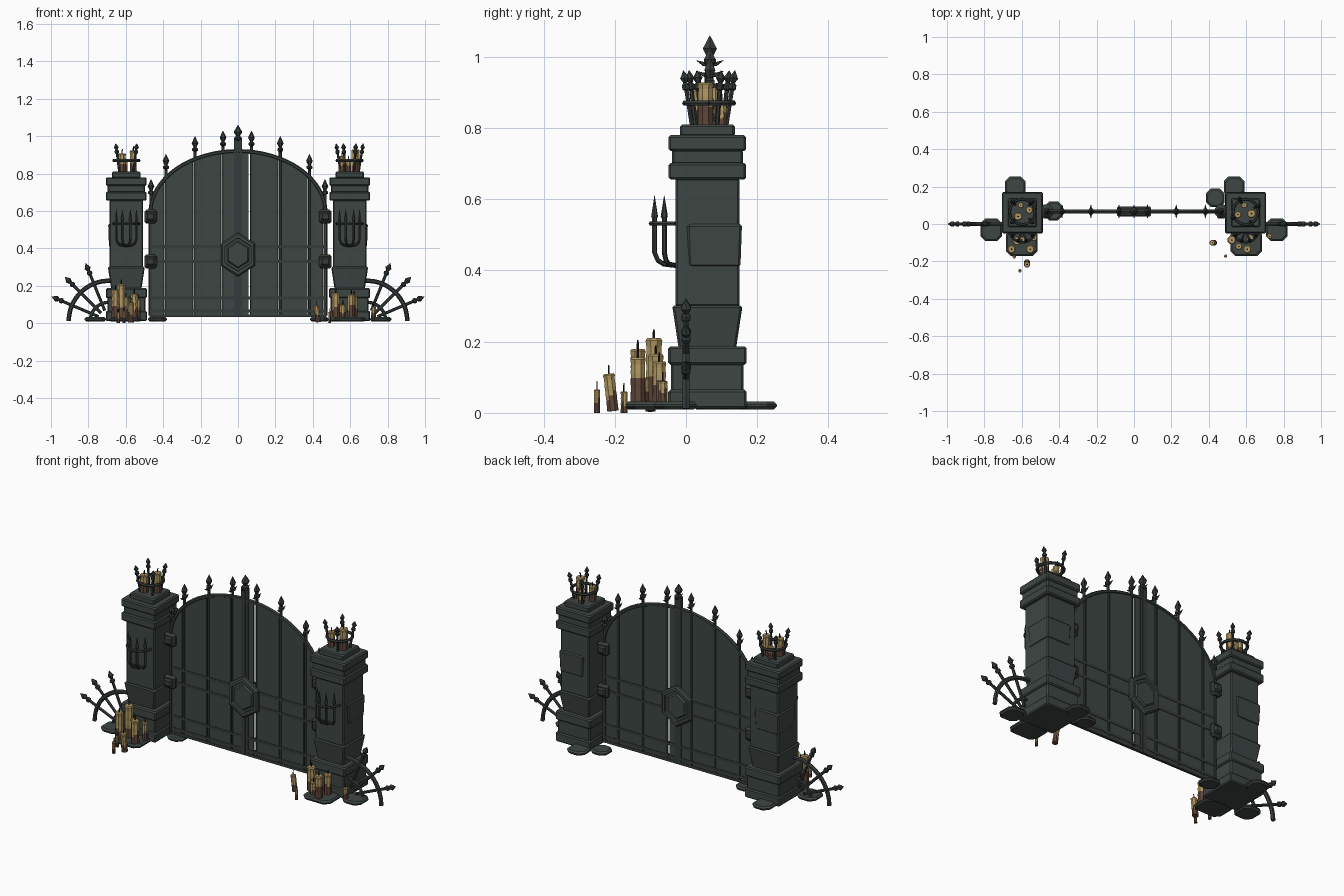
import bpy, bmesh, math, random
from mathutils import Vector as V

if "Cube" in bpy.data.objects:
    bpy.data.objects.remove(bpy.data.objects["Cube"])

rng = random.Random(4)
X, Y, Z = V((1, 0, 0)), V((0, 1, 0)), V((0, 0, 1))


def material(name, rgb):
    m = bpy.data.materials.new(name)
    m.diffuse_color = (*rgb, 1)
    m.use_nodes = True
    m.node_tree.nodes["Principled BSDF"].inputs["Base Color"].default_value = m.diffuse_color
    return m


STONE = material("dark_stone", (0.047, 0.061, 0.057))
IRON = material("dark_iron", (0.036, 0.046, 0.044))
WAX = material("tan_wax", (0.45, 0.32, 0.125))
WAX_LOW = material("brown_wax", (0.115, 0.062, 0.040))
WICK = material("black_wick", (0.02, 0.017, 0.015))


def finish(bm, name, *mats):
    bmesh.ops.recalc_face_normals(bm, faces=bm.faces)
    me = bpy.data.meshes.new(name)
    bm.to_mesh(me)
    bm.free()
    for m in mats:
        me.materials.append(m)
    ob = bpy.data.objects.new(name, me)
    bpy.context.collection.objects.link(ob)


def loft(bm, rings, mat=lambda i, j: 0):
    """Skin between rings of equal length and cap both ends."""
    vs = [[bm.verts.new(p) for p in r] for r in rings]
    n = len(vs[0])
    for i in range(len(vs) - 1):
        for j in range(n):
            k = (j + 1) % n
            bm.faces.new((vs[i][j], vs[i][k], vs[i + 1][k], vs[i + 1][j])).material_index = mat(i, j)
    bm.faces.new(vs[0][::-1]).material_index = mat(0, 0)
    bm.faces.new(vs[-1]).material_index = mat(len(vs) - 2, 0)


def sweep(bm, pts, radii, n=6, ref=Y, mat=lambda i, j: 0):
    """Tube along a path that lies square to ref, with a radius per point."""
    pts = [V(p) for p in pts]
    if not isinstance(radii, (list, tuple)):
        radii = [radii] * len(pts)
    rings = []
    for i, p in enumerate(pts):
        t = (pts[min(i + 1, len(pts) - 1)] - pts[max(i - 1, 0)]).normalized()
        u = (ref - t * ref.dot(t)).normalized()
        w = t.cross(u)
        rings.append([p + (u * math.cos(a) + w * math.sin(a)) * radii[i]
                      for a in (math.tau * (j + 0.5) / n for j in range(n))])
    loft(bm, rings, mat)


def block(bm, cx, cy, hx, hy, z0, z1, c=0.006, base=1.0, corner=None):
    """Chamfered block; base scales the bottom."""
    k = corner or c

    def ring(z, d, s):
        a, b = (hx - d) * s, (hy - d) * s
        return [(cx + x, cy + y, z) for x, y in
                ((a, k - b), (a, b - k), (a - k, b), (k - a, b),
                 (-a, b - k), (-a, k - b), (k - a, -b), (a - k, -b))]
    loft(bm, [ring(z0, c, base), ring(z0 + c, 0, base), ring(z1 - c, 0, 1), ring(z1, c, 1)])


def spear(bm, p0, p1, r=0.008, head=0.06, ref=Y):
    """Bar with a collar and a leaf-shaped point."""
    p0, p1 = V(p0), V(p1)
    d = (p1 - p0).normalized()
    marks = [(head + .022, r), (head + .018, r * 1.8), (head + .006, r * 1.8), (head, r * .9),
             (head * .62, r * 2.1), (0, .0006)]
    sweep(bm, [p0] + [p1 - d * a for a, _ in marks], [r] + [b for _, b in marks], 6, ref)


def arc(cx, cz, rx, rz, a0, a1, n, y):
    return [(cx + rx * math.cos(a), y, cz + rz * math.sin(a))
            for a in (math.radians(a0 + (a1 - a0) * i / n) for i in range(n + 1))]


def candle(bm, x, y, z, h, r, lean=(0, 0)):
    """Eight-sided candle with ragged wax drips over a brown foot."""
    cut = [rng.uniform(0.3, 0.62) for _ in range(8)]
    fr = [0, .15, .3, .42, .54, .66, .85, .96, 1]
    rad = [r * k for k in (1.02, 1, .97, 1, .96, 1, .95, 1.06, .85)]
    pts = [(x + lean[0] * f, y + lean[1] * f, z + h * f) for f in fr]
    sweep(bm, pts, rad, 8, Y, lambda i, j: int(fr[i + 1] < cut[j] + .05))
    tip = V(pts[-1])
    sweep(bm, [tip - Z * .004, tip + Z * .014, tip + V((.003, 0, .024))],
          [r * .16, r * .16, r * .1], 5, Y, lambda i, j: 2)


GY = 0.067  # gate plane
for s, side in ((-1, "left"), (1, "right")):
    px, py = s * 0.597, 0.06

    # Stone pillar: plinth, tapered foot, shaft, stacked cap
    bm = bmesh.new()
    for h, z0, z1, base in ((.11, .012, .065, 1), (.102, .06, .14, 1), (.11, .135, .187, 1),
                            (.098, .18, .302, .83), (.09, .298, .66, 1), (.109, .655, .702, 1),
                            (.1, .697, .74, 1), (.109, .735, .78, 1), (.077, .776, .81, 1)):
        block(bm, px, py, h, h, z0, z1, .006, base)
    block(bm, px + s * .02, py + .02, .077, .077, .41, .53, .006, .95)
    finish(bm, side + "_pillar", STONE)

    # Ground slabs
    bm = bmesh.new()
    slabs = [(s * .6, -.1, .085, .07), (s * .763, -.03, .058, .06), (s * .635 if s < 0 else .535, .2, .055, .055)]
    slabs.append((-.43, .07, .05, .05) if s < 0 else (.435, .14, .05, .05))
    for cx, cy, hx, hy in slabs:
        block(bm, cx, cy, hx, hy, .01, .032, .008, 1, .026)
    finish(bm, side + "_ground_slabs", STONE)

    # Crown on the pillar: ring and four flared spikes
    bm = bmesh.new()
    turn = 45 if s < 0 else 25
    ring = [V((px + .068 * math.cos(a), py + .005 + .068 * math.sin(a), .87))
            for a in (math.tau * i / 16 for i in range(17))]
    sweep(bm, ring, .008, 6, Z)
    for q in range(4):
        a = math.radians(turn + 90 * q)
        d = V((math.cos(a), math.sin(a), 0))
        c = V((px, py + .005, 0))
        spear(bm, c + d * .052 + Z * .8, c + d * .08 + Z * .962, .0065, .035, V((-d.y, d.x, 0)))
    finish(bm, side + "_crown", IRON)

    # Wall bracket: half hoop with four upturned prongs
    bm = bmesh.new()
    wy = -.03
    sweep(bm, [(px + .068 * math.cos(a), wy - .068 * math.sin(a), .532)
               for a in (math.pi * i / 10 for i in range(11))], .007, 6, Z)
    for deg in (30, 70, 110, 150):
        a = math.radians(deg)
        d = V((math.cos(a), -math.sin(a), 0))
        path = [(-.02, .412), (.035, .418), (.052, .428), (.062, .45), (.062, .545), (.062, .552), (.062, .61)]
        sweep(bm, [V((px, wy, z)) + d * k for k, z in path],
              [.007, .007, .007, .007, .007, .01, .0006], 6, V((-d.y, d.x, 0)))
    finish(bm, side + "_wall_bracket", IRON)

    # Fan-shaped spiked guard beside the pillar
    bm = bmesh.new()
    fx, fz = s * .69, .012
    for r, t in ((.215, .012), (.1, .009)):
        sweep(bm, arc(fx, fz, s * r, r, 0, 96, 12, 0), t, 6)
    for deg in (23, 45, 68):
        a = math.radians(deg)
        d = V((s * math.cos(a), 0, math.sin(a)))
        c = V((fx, 0, fz))
        spear(bm, c + d * .06, c + d * .333, .008, .045)
    finish(bm, side + "_fan_guard", IRON)

    # Hinge blocks
    bm = bmesh.new()
    for z in (.33, .57):
        block(bm, s * .467, GY, .034, .028, z - .038, z + .038, .012)
        block(bm, s * .467, GY, .024, .038, z - .022, z + .022, .008)
    finish(bm, side + "_hinges", IRON)

# Gate panels, one sheet between each pair of bars
bars = [-.465, -.385, -.23, -.08, 0, .072, .226, .382, .465]


def arch_z(x):
    return .59 + .33 * math.sqrt(max(0, 1 - (x / .468) ** 2))


bm = bmesh.new()
for a, b in zip(bars, bars[1:]):
    b -= .017 if b == .072 else .011
    xs = [a + (b - a) * i / 8 for i in range(9)]
    outline = [(x, arch_z(x) - .004) for x in xs] + [(b, .04), (a, .04)]
    loft(bm, [[(x, GY + o, z) for x, z in outline] for o in (-.005, .005)])
finish(bm, "gate_panels", STONE)

# Gate frame: arch, rails and spear-topped bars with barbs
bm = bmesh.new()
rim = [(-.468, GY, .04)] + arc(0, .59, -.468, .33, 0, 180, 32, GY) + [(.468, GY, .04)]
sweep(bm, rim, .011, 6)
for z in (.41, .33, .135, .065, .04):
    sweep(bm, [(-.47, GY, z), (.47, GY, z)], .0105, 4, Y)
for x, top in zip(bars, (.77, .905, 1.0, 1.03, 1.06, 1.03, 1.0, .905, .77)):
    mid = x == 0
    spear(bm, (x, GY, .035), (x, GY, top), .011 if mid else .0085, .06)
    if abs(x) < .46:
        for k in (-1, 1):
            z = top - .082
            sweep(bm, [(x, GY, z), (x, GY + k * .018, z + .002), (x, GY + k * .038, z + .012)],
                  [.007, .006, .0006], 5, X)
for x in (-.014, .014):
    sweep(bm, [(x, GY, .035), (x, GY, .99)], .011, 4, Y)
finish(bm, "gate_frame", IRON)


# Hexagonal lock plate on both faces
def hexagon(r, y):
    return [(r * .9 * math.sin(math.tau * i / 6), y, .367 + r * math.cos(math.tau * i / 6)) for i in range(6)]


bm = bmesh.new()
loft(bm, [hexagon(r, GY + o) for r, o in ((.088, -.014), (.09, -.026), (.108, -.026), (.118, -.018),
                                         (.118, .018), (.108, .026), (.09, .026), (.088, .014))])
loft(bm, [hexagon(r, GY + o) for r, o in ((.066, -.023), (.074, -.014), (.074, .014), (.066, .023))])
finish(bm, "lock_plate", STONE)

# Candles: x, y, base z, height, radius, lean
groups = {
    "left_ground_candles": [(-.625, -.09, .03, .18, .024), (-.655, -.135, .03, .15, .022), (-.555, -.135, .03, .13, .022),
                            (-.6, -.085, .03, .11, .018), (-.535, -.075, .03, .1, .016),
                            (-.572, -.205, .005, .105, .017, (0, -.012)), (-.61, -.25, 0, .065, .009),
                            (-.64, -.175, 0, .06, .009)],
    "right_ground_candles": [(.523, -.085, .03, .135, .023), (.605, -.135, .03, .125, .022), (.62, -.075, .03, .115, .02),
                             (.56, -.12, .03, .07, .018), (.43, -.1, .005, .09, .015, (-.012, 0)),
                             (.49, -.172, 0, .06, .008), (.725, -.065, .03, .06, .014)],
    "left_pillar_candles": [(-.62, .04, .808, .1, .022), (-.56, .075, .808, .115, .02), (-.605, .1, .808, .07, .016)],
    "right_pillar_candles": [(.628, .055, .808, .12, .023), (.555, .05, .808, .085, .019), (.59, .1, .808, .065, .016)],
}
for name, items in groups.items():
    bm = bmesh.new()
    for it in items:
        candle(bm, *it)
    finish(bm, name, WAX, WAX_LOW, WICK)
